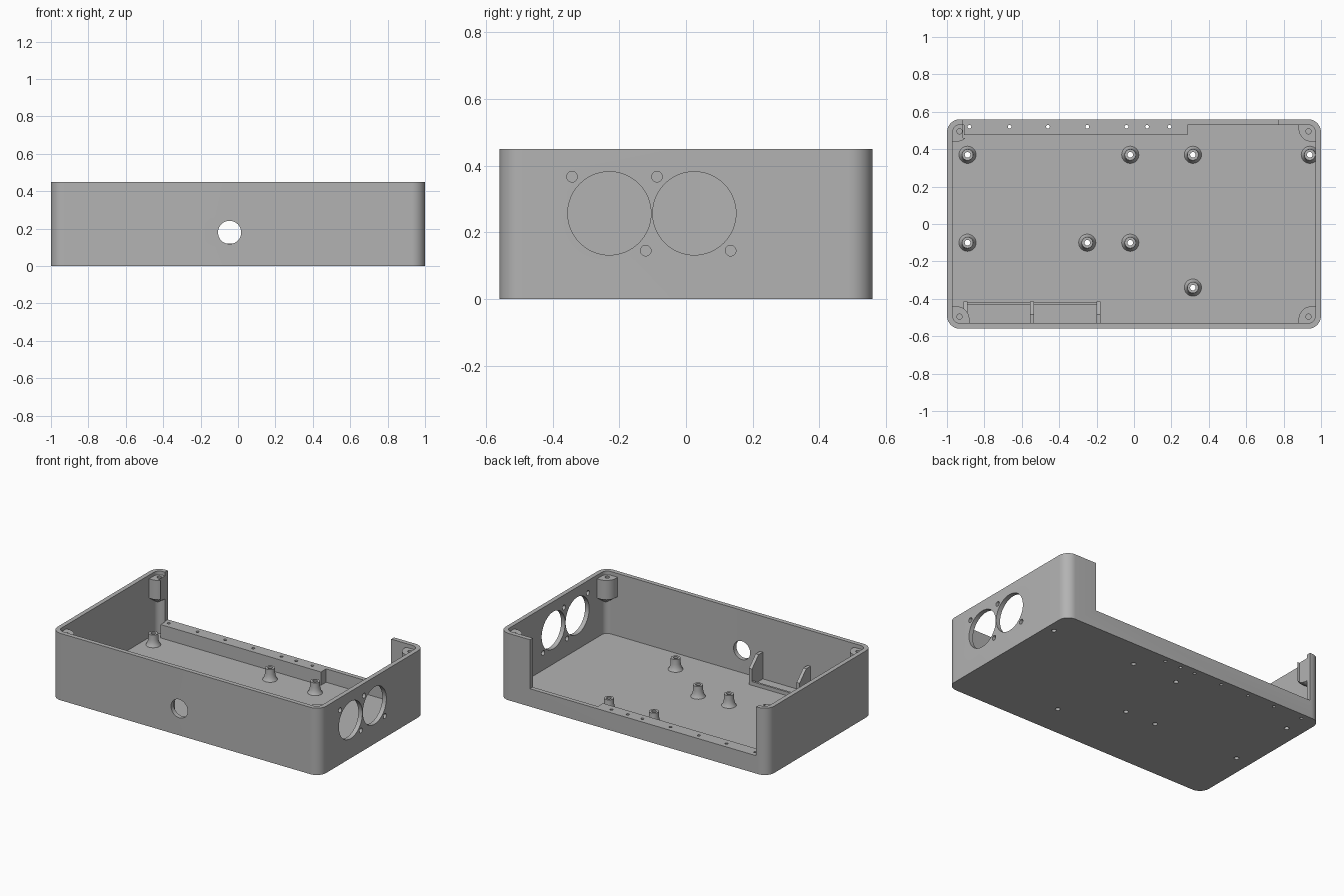
import bpy, bmesh, math
from mathutils import Matrix

if "Cube" in bpy.data.objects:
    bpy.data.objects.remove(bpy.data.objects["Cube"], do_unlink=True)

grey = bpy.data.materials.new("plain grey")
grey.use_nodes = True
colour = (0.45, 0.45, 0.45, 1)
grey.diffuse_color = colour
grey.node_tree.nodes["Principled BSDF"].inputs["Base Color"].default_value = colour

W, D, H = 1.0, 0.56, 0.45      # half width, half depth, height
WALL, FLOOR, SILL = 0.03, 0.03, 0.12


def finish(name, bm):
    bmesh.ops.recalc_face_normals(bm, faces=bm.faces)
    mesh = bpy.data.meshes.new(name)
    bm.to_mesh(mesh)
    bm.free()
    mesh.materials.append(grey)
    obj = bpy.data.objects.new(name, mesh)
    bpy.context.collection.objects.link(obj)
    return obj


def loft(name, rings):
    """Closed solid through rings that have equal point counts."""
    bm = bmesh.new()
    loops = [[bm.verts.new(p) for p in ring] for ring in rings]
    for a, b in zip(loops, loops[1:]):
        for i in range(len(a)):
            j = (i + 1) % len(a)
            bm.faces.new((a[i], a[j], b[j], b[i]))
    bm.faces.new(loops[0])
    bm.faces.new(loops[-1])
    return finish(name, bm)


def prism(name, pts, z0, z1):
    return loft(name, [[(x, y, z) for x, y in pts] for z in (z0, z1)])


def box(name, x0, x1, y0, y1, z0, z1):
    return prism(name, [(x0, y0), (x1, y0), (x1, y1), (x0, y1)], z0, z1)


def rounded(hx, hy, r, n=10):
    pts = []
    for q, (sx, sy) in enumerate([(1, 1), (-1, 1), (-1, -1), (1, -1)]):
        for i in range(n + 1):
            a = math.pi / 2 * (q + i / n)
            pts.append((sx * (hx - r) + r * math.cos(a), sy * (hy - r) + r * math.sin(a)))
    return pts


def cylinder(axis, centre, r, length, n=32):
    turn = {"X": Matrix.Rotation(math.pi / 2, 4, "Y"),
            "Y": Matrix.Rotation(math.pi / 2, 4, "X"), "Z": Matrix()}[axis]
    bm = bmesh.new()
    bmesh.ops.create_cone(bm, cap_ends=True, segments=n, radius1=r, radius2=r,
                          depth=length, matrix=Matrix.Translation(centre) @ turn)
    return finish("cutter", bm)


def boolean(obj, tools, operation="DIFFERENCE"):
    for tool in tools:
        tool.hide_render = True
        mod = obj.modifiers.new("boolean", "BOOLEAN")
        mod.operation, mod.solver, mod.object = operation, "EXACT", tool
        with bpy.context.temp_override(object=obj, active_object=obj):
            bpy.ops.object.modifier_apply(modifier=mod.name)
        bpy.data.objects.remove(tool, do_unlink=True)


def opening():
    return box("cutter", -0.915, 0.77, 0.46, 0.7, SILL, 0.6)


# Tray with a hollow, a drilled ledge and a wide opening in the back wall
tray = prism("tray", rounded(W, D, 0.07), 0, H)
boolean(tray, [prism("cutter", rounded(W - WALL, D - WALL, 0.04), FLOOR, 0.6)])
boolean(tray, [box("ledge", -0.91, 0.285, 0.475, 0.55, 0.015, 0.14)], "UNION")
boolean(tray, [opening()])

# Ledge screw holes
boolean(tray, [cylinder("Z", (x, 0.52, 0.1), 0.01, 0.4, 16)
               for x in (-0.88, -0.665, -0.46, -0.25, -0.04, 0.07, 0.19)])

# Front port, and two large side openings each with two screw holes
boolean(tray, [cylinder("Y", (-0.045, -D, 0.18), 0.062, 0.2, 40)])
for y in (-0.23, 0.025):
    boolean(tray, [cylinder("X", (W, y, 0.257), 0.125, 0.2, 64)])
    boolean(tray, [cylinder("X", (W, y + dy, z), 0.016, 0.2, 20)
                   for dy, z in ((-0.112, 0.367), (0.109, 0.145))])
parts = [tray]

# Flared standoffs, drilled through the floor
spots = [(-0.89, 0.37), (-0.02, 0.37), (0.315, 0.37), (0.94, 0.37),
         (-0.89, -0.1), (-0.25, -0.1), (-0.02, -0.1), (0.315, -0.34)]
profile = [(0.046, 0.025), (0.046, 0.031), (0.039, 0.042), (0.034, 0.057),
           (0.031, 0.075), (0.03, 0.108), (0.015, 0.108), (0.015, 0.025)]
N = 28
for x, y in spots:
    boolean(tray, [cylinder("Z", (x, y, 0), 0.015, 0.2, N)])
    bm = bmesh.new()
    rings = [[bm.verts.new((x + r * math.cos(math.tau * i / N),
                            y + r * math.sin(math.tau * i / N), z))
              for i in range(N)] for r, z in profile]
    for a, b in zip(rings, rings[1:] + rings[:1]):
        for i in range(N):
            j = (i + 1) % N
            bm.faces.new((a[i], a[j], b[j], b[i]))
    parts.append(finish("standoff", bm))

# Corner screw bosses, tapering into the corner below
arc = [(0.95 + 0.07 * math.cos(a), 0.51 + 0.07 * math.sin(a))
       for a in (math.pi * (1.5 - i / 20) for i in range(11))]
outline = [(0.975, 0.535), (0.975, 0.44)] + arc + [(0.88, 0.535)]
for sx in (-1, 1):
    for sy in (-1, 1):
        rings = []
        for z, k in ((0.425, 1), (0.295, 1), (0.235, 0.1)):
            rings.append([(sx * (0.975 + (x - 0.975) * k),
                           sy * (0.535 + (y - 0.535) * k), z) for x, y in outline])
        boss = loft("corner_boss", rings)
        boolean(boss, [cylinder("Z", (sx * 0.933, sy * 0.495, 0.4), 0.014, 0.2, 20)])
        if sx < 0 < sy:
            boolean(boss, [opening()])
        parts.append(boss)

# Slot ribs on the inside of the front wall, joined by a low rail
side = [(-0.54, 0.02), (-0.415, 0.02), (-0.415, 0.14), (-0.485, 0.21), (-0.54, 0.21)]
for x in (-0.9, -0.545, -0.19):
    parts.append(loft("slot_rib", [[(x + dx, y, z) for y, z in side] for dx in (-0.011, 0.011)]))
parts.append(box("slot_rail", -0.905, -0.185, -0.43, -0.416, 0.02, 0.055))

# Smooth shading on the curved faces, crisp edges elsewhere
bpy.ops.object.select_all(action="DESELECT")
for obj in parts:
    obj.select_set(True)
bpy.context.view_layer.objects.active = tray
bpy.ops.object.shade_smooth_by_angle(angle=math.radians(30))
